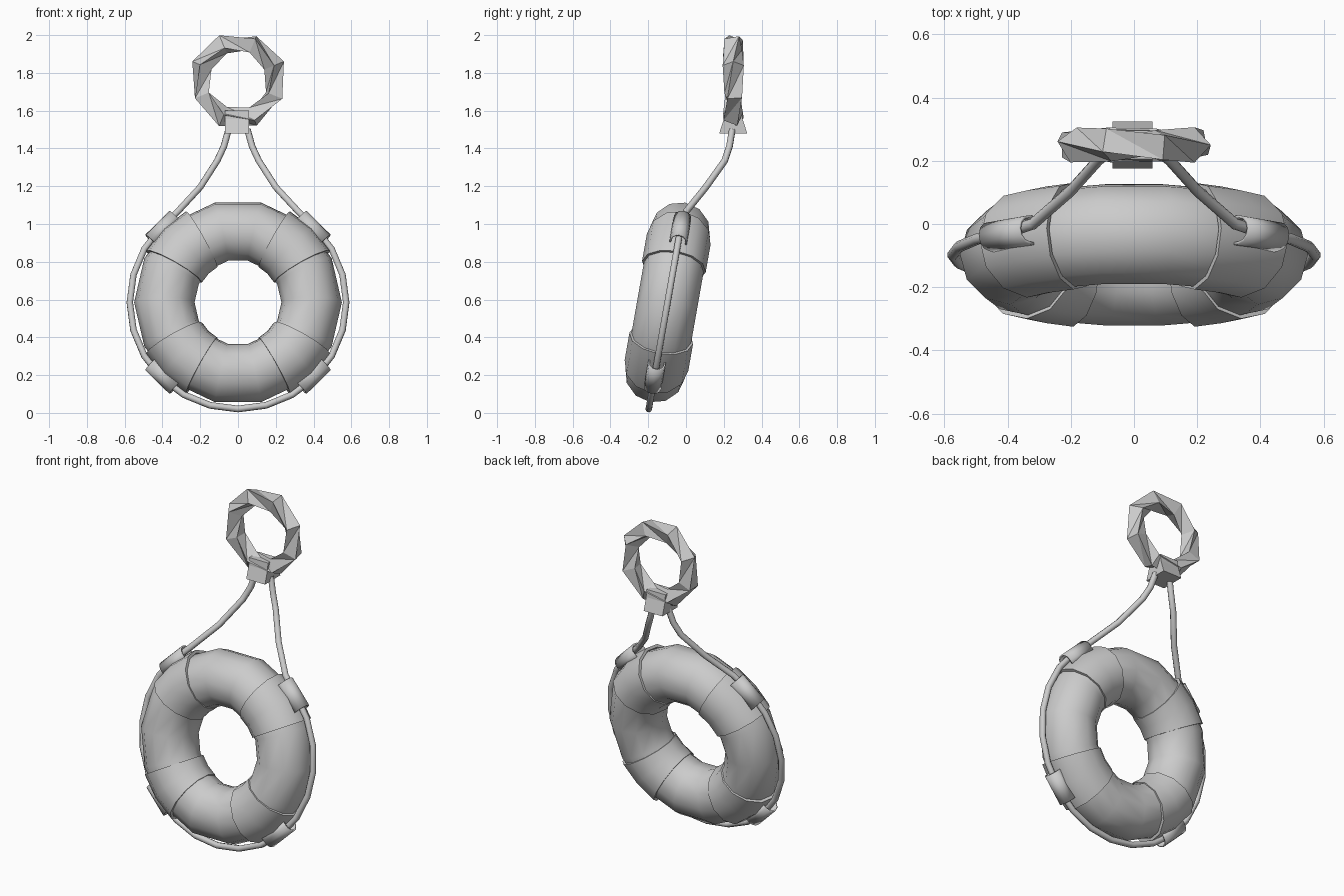
import bpy, bmesh
from math import sin, cos, pi, radians
from mathutils import Matrix, Vector

if "Cube" in bpy.data.objects:
    bpy.data.objects.remove(bpy.data.objects["Cube"])

# Frame of the tilted float: ring lies in local XZ, its axis is local Y
TILT = Matrix.Translation((0, -0.0975, 0.585)) @ Matrix.Rotation(radians(-10), 4, 'X')


def ring_point(a, r, y):
    return Vector((r * cos(a), y, r * sin(a)))


def circle(n, r, start=0.0):
    return [(r * cos(start + 2 * pi * i / n), r * sin(start + 2 * pi * i / n)) for i in range(n)]


def loft(name, sections, close_u=False, close_v=True, caps=False, tri=False, smooth=None):
    """Skin a list of equal-length point loops."""
    bm = bmesh.new()
    rows = [[bm.verts.new(p) for p in s] for s in sections]
    n, m = len(rows), len(rows[0])
    for i in range(n if close_u else n - 1):
        for j in range(m if close_v else m - 1):
            a, b = rows[i], rows[(i + 1) % n]
            k = (j + 1) % m
            q = (a[j], b[j], b[k], a[k])
            if tri:
                bm.faces.new((q[0], q[1], q[2]))
                bm.faces.new((q[0], q[2], q[3]))
            else:
                bm.faces.new(q)
    if caps:
        bm.faces.new(rows[0])
        bm.faces.new(rows[-1])
    bmesh.ops.recalc_face_normals(bm, faces=bm.faces)
    me = bpy.data.meshes.new(name)
    bm.to_mesh(me)
    bm.free()
    ob = bpy.data.objects.new(name, me)
    bpy.context.collection.objects.link(ob)
    if smooth:
        bpy.ops.object.select_all(action='DESELECT')
        ob.select_set(True)
        bpy.context.view_layer.objects.active = ob
        bpy.ops.object.shade_smooth_by_angle(angle=radians(smooth))
    return ob


# Float ring: 14-sided torus
loft("float_ring",
     [[TILT @ ring_point(2 * pi * i / 14, 0.39 + u, v) for u, v in circle(12, 0.16)]
      for i in range(14)], close_u=True, smooth=50)

for i, deg in enumerate((45, 135, 225, 315)):
    mid = radians(deg)
    # Band wrapped around the float, with a thin lip
    half = radians(15.5)
    rows = [(mid + d * half, r) for d, r in
            ((-1, 0.171), (0, 0.171), (1, 0.171), (1, 0.154), (-1, 0.154))]
    loft(f"band_{i + 1}",
         [[TILT @ ring_point(a, 0.39 + u, v) for u, v in circle(12, r)] for a, r in rows],
         close_u=True, smooth=40)

    # Arched clip holding the rope
    arch = [(0.53, -0.042)] + [(0.558 + 0.042 * sin(pi * k / 6), -0.042 * cos(pi * k / 6))
                               for k in range(7)] + [(0.53, 0.042)]
    out, tan = ring_point(mid, 1, 0), ring_point(mid + pi / 2, 1, 0)
    clip = loft(f"rope_clip_{i + 1}",
                [[TILT @ (out * r + tan * t + Vector((0, y, 0))) for r, y in arch]
                 for t in (-0.09, 0.09)], close_v=False, smooth=40)
    sol = clip.modifiers.new("thickness", 'SOLIDIFY')
    sol.thickness = 0.009
    sol.offset = 0

# Rope: round the float, then up to the knot on both sides
rise = [(0.05, 0.245, 1.50), (0.075, 0.23, 1.41), (0.11, 0.205, 1.335),
        (0.20, 0.105, 1.195), (0.32, 0.0, 1.065)]
path = [Vector(p) for p in rise]
path += [TILT @ ring_point(radians(45 - 15 * k), 0.573, 0) for k in range(19)]
path += [Vector((-x, y, z)) for x, y, z in reversed(rise)]
cu = bpy.data.curves.new("rope", 'CURVE')
cu.dimensions = '3D'
cu.bevel_depth = 0.018
cu.bevel_resolution = 2
cu.use_fill_caps = True
sp = cu.splines.new('POLY')
sp.points.add(len(path) - 1)
for p, co in zip(sp.points, path):
    p.co = (*co, 1)
sp.use_smooth = True
bpy.context.collection.objects.link(bpy.data.objects.new("rope", cu))

# Hanging loop: faceted, twisted eight-sided ring
top = Vector((0, 0.25, 1.76))
sections = []
for i in range(8):
    a = radians(22.5 + 45 * i)
    sec = circle(4, 0.056, radians(33.75 * i))
    sections.append([top + ring_point(a, 0.207 + u, v) for u, v in sec])
# The twist totals 270 degrees, so repeat the first section shifted by three corners
first = sections[0]
sections.append(first[3:] + first[:3])
loop = loft("hanging_loop", sections, tri=True)
bm = bmesh.new()
bm.from_mesh(loop.data)
bmesh.ops.remove_doubles(bm, verts=bm.verts, dist=0.0005)
bmesh.ops.recalc_face_normals(bm, faces=bm.faces)
bm.to_mesh(loop.data)
bm.free()

# Knot: flared block under the loop
loft("knot", [[(-0.005 + sx * w, 0.25 + sy * d, z)
               for sx, sy in ((-1, -1), (1, -1), (1, 1), (-1, 1))]
              for w, d, z in ((0.063, 0.074, 1.48), (0.063, 0.05, 1.555), (0.063, 0.045, 1.60))],
     caps=True)
